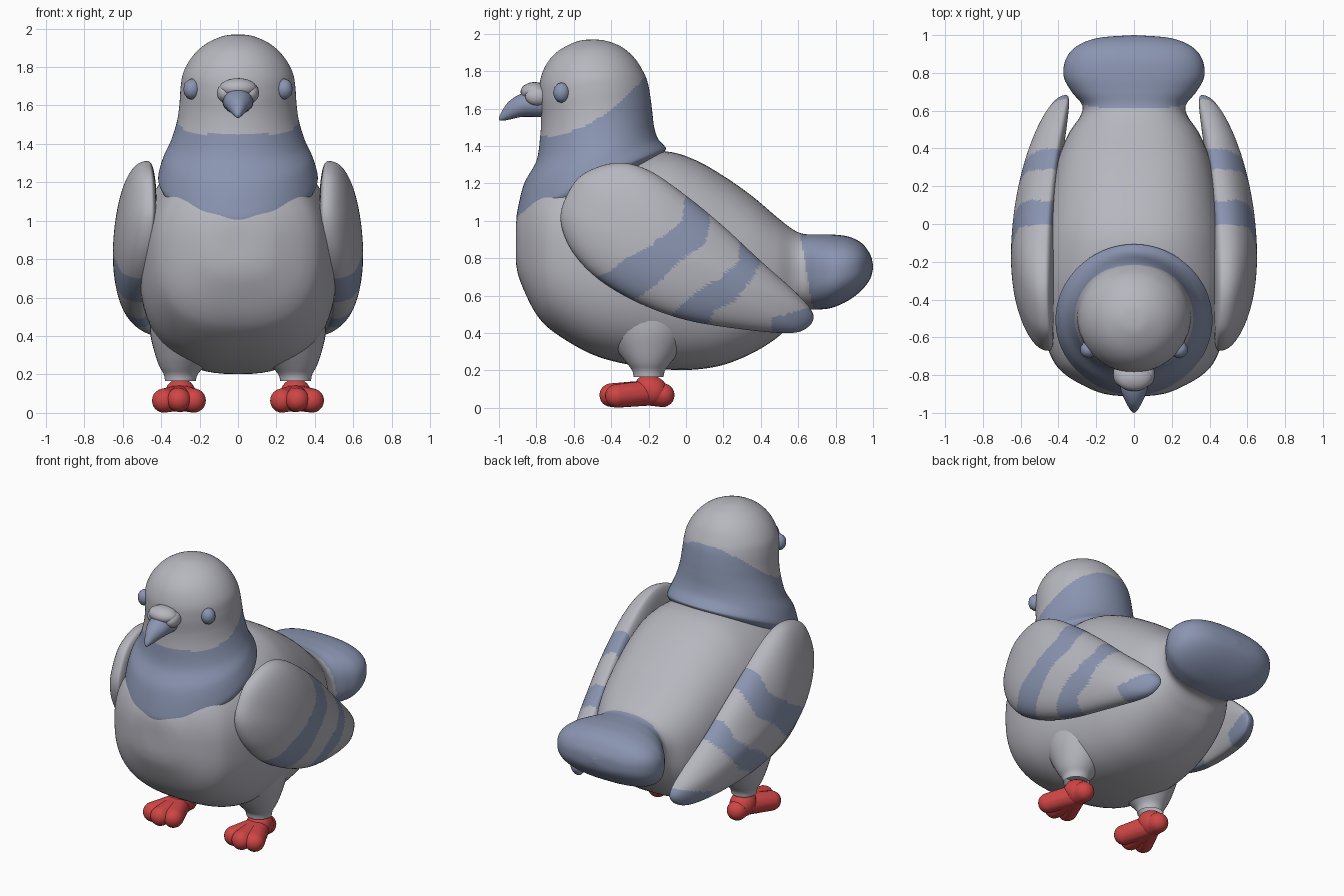
import bpy, bmesh, math
from mathutils import Vector

if "Cube" in bpy.data.objects:
    bpy.data.objects.remove(bpy.data.objects["Cube"])


def material(name, rgb):
    m = bpy.data.materials.new(name)
    m.diffuse_color = (*rgb, 1)
    m.use_nodes = True
    m.node_tree.nodes["Principled BSDF"].inputs["Base Color"].default_value = m.diffuse_color
    return m


GREY = material("light grey", (0.47, 0.47, 0.52))
BLUE = material("slate blue", (0.255, 0.30, 0.44))
RED = material("red", (0.63, 0.06, 0.06))


def finish(name, bm, mats, rule=None):
    """Turn a bmesh into a smooth object; rule(centre) picks the material."""
    bmesh.ops.remove_doubles(bm, verts=bm.verts, dist=0.0005)
    bmesh.ops.recalc_face_normals(bm, faces=bm.faces)
    for f in bm.faces:
        f.smooth = True
        if rule:
            f.material_index = int(rule(f.calc_center_median()))
    me = bpy.data.meshes.new(name)
    bm.to_mesh(me)
    bm.free()
    for m in mats:
        me.materials.append(m)
    ob = bpy.data.objects.new(name, me)
    bpy.context.collection.objects.link(ob)
    return ob


def spline(pts, steps, closed=False):
    """Catmull-Rom interpolation of tuples of any length."""
    n, out = len(pts), []
    for i in range(n if closed else n - 1):
        ids = [i - 1, i, i + 1, i + 2]
        a, b, c, d = [pts[k % n] if closed else pts[min(max(k, 0), n - 1)] for k in ids]
        for s in range(steps):
            t = s / steps
            out.append([0.5 * (2 * q + (r - p) * t + (2 * p - 5 * q + 4 * r - u) * t * t
                               + (3 * q - p - 3 * r + u) * t ** 3)
                        for p, q, r, u in zip(a, b, c, d)])
    if not closed:
        out.append(list(pts[-1]))
    return out


def skin(name, rings, mats, rule=None):
    bm = bmesh.new()
    vs = [[bm.verts.new(p) for p in r] for r in rings]
    n = len(vs[0])
    for r0, r1 in zip(vs, vs[1:]):
        for i in range(n):
            j = (i + 1) % n
            bm.faces.new((r0[i], r0[j], r1[j], r1[i]))
    return finish(name, bm, mats, rule)


def loft(name, sections, mats, rule=None, n_low=2.0, n_high=2.0, steps=6, seg=72):
    """Sections are (y, z of one end, y, z of other end, half width)."""
    rings = []
    for fy, fz, by, bz, w in spline(sections, steps):
        ring = []
        for k in range(seg):
            a = 2 * math.pi * k / seg
            c, s = math.cos(a), math.sin(a)
            e = 2 / (n_high if c > 0 else n_low)
            u = math.copysign(abs(c) ** e, c)
            v = math.copysign(abs(s) ** e, s) * max(w, 0)
            ring.append((v, (fy + by) / 2 + u * (by - fy) / 2, (fz + bz) / 2 + u * (bz - fz) / 2))
        rings.append(ring)
    return skin(name, rings, mats, rule)


def hull(name, balls, mat):
    """Convex hull around spheres (x, y, z, radius)."""
    bm = bmesh.new()
    for x, y, z, r in balls:
        b = bmesh.ops.create_icosphere(bm, subdivisions=3, radius=r)
        bmesh.ops.translate(bm, verts=b["verts"], vec=(x, y, z))
    res = bmesh.ops.convex_hull(bm, input=bm.verts)
    junk = {g for g in res["geom_interior"] + res["geom_unused"] if isinstance(g, bmesh.types.BMVert)}
    bmesh.ops.delete(bm, geom=list(junk), context="VERTS")
    return finish(name, bm, [mat])


def ball(name, loc, size, mat, sub=3):
    bm = bmesh.new()
    bmesh.ops.create_icosphere(bm, subdivisions=sub, radius=1)
    for v in bm.verts:
        v.co = Vector(a * b + c for a, b, c in zip(v.co, size, loc))
    return finish(name, bm, [mat])


# Body with tail: y, bottom, top, half width
body = [(-.91, .86, .9, 0), (-.907, .76, 1.0, .11), (-.88, .66, 1.08, .215), (-.8, .5, 1.2, .36),
        (-.7, .4, 1.27, .44), (-.5, .285, 1.31, .5), (-.3, .23, 1.36, .515), (-.1, .205, 1.37, .495),
        (.05, .205, 1.325, .47), (.2, .23, 1.24, .44), (.35, .29, 1.135, .4), (.48, .37, 1.025, .345),
        (.57, .455, .955, .285), (.63, .52, .93, .275), (.7, .525, .928, .33), (.78, .535, .927, .372),
        (.87, .575, .915, .362), (.94, .63, .88, .305), (.985, .69, .82, .19), (1.0, .745, .765, 0)]
loft("body_and_tail", [(y, b, y, t, w) for y, b, t, w in body], [GREY, BLUE],
     lambda c: c.y > 0.61 + 0.17 * (0.93 - c.z), n_low=2.6, n_high=2.4, steps=7)

# Head and neck: tilted rings from the collar up to the crown
head = [(-.88, .98, -.12, 1.36, .385), (-.905, 1.0, -.107, 1.385, .405), (-.9, 1.06, -.115, 1.4, .415),
        (-.865, 1.2, -.15, 1.44, .39), (-.8, 1.32, -.17, 1.5, .35), (-.78, 1.45, -.18, 1.58, .318),
        (-.775, 1.55, -.19, 1.66, .305), (-.785, 1.66, -.205, 1.74, .298), (-.78, 1.75, -.23, 1.8, .283),
        (-.745, 1.84, -.275, 1.87, .237), (-.68, 1.91, -.345, 1.93, .167),
        (-.58, 1.96, -.43, 1.963, .075), (-.5, 1.97, -.5, 1.97, 0)]
loft("head_and_neck", head, [GREY, BLUE],
     lambda c: c.z < 1.45 + 0.32 * ((c.y + 0.78) / 0.56) ** 2, steps=8, seg=96)

# Beak and the fleshy saddle above it
beak = [(-.7, 1.55, 1.69, .08), (-.8, 1.555, 1.69, .08), (-.88, 1.555, 1.68, .07),
        (-.95, 1.54, 1.635, .04), (-.99, 1.535, 1.575, .015), (-1.0, 1.54, 1.55, 0)]
loft("beak", [(y, b, y, t, w) for y, b, t, w in beak], [BLUE], seg=24)
ball("nose_saddle", (0, -.81, 1.69), (.098, .075, .052), GREY)

# Wing outline in side view (y, z) and stripe edges (z, y start, y end)
outline = spline([(-.67, 1.0), (-.64, 1.13), (-.55, 1.25), (-.37, 1.31), (-.2, 1.27), (0, 1.135),
                  (.2, .97), (.4, .785), (.6, .605), (.68, .5), (.65, .43), (.55, .4), (.3, .42),
                  (0, .47), (-.25, .56), (-.47, .69), (-.61, .84)], 15, closed=True)
stripes = [[(.54, -.6, -.35), (.6, -.55, -.24), (.69, -.53, -.12), (.72, -.42, -.1), (.8, -.32, -.02),
            (.87, -.18, .1), (1.0, -.02, .13), (1.16, .0, .09)],
           [(.4, -.12, .1), (.52, -.06, .15), (.57, 0, .26), (.62, .06, .3), (.7, .18, .36),
            (.78, .28, .4), (.93, .29, .4)]]


def wing_rule(c):
    for table in stripes:
        for (z0, a0, b0), (z1, a1, b1) in zip(table, table[1:]):
            if z0 <= c.z < z1:
                t = (c.z - z0) / (z1 - z0)
                if a0 + (a1 - a0) * t < c.y < b0 + (b1 - b0) * t:
                    return True
    return c.y > 0.46 and c.z < 0.49 + 0.3 * max(0, c.y - 0.5)


for side, tag in ((1, "left"), (-1, "right")):
    # Wing: a lens swept from the outer centre over the rim to the inner centre
    rings = []
    for k in range(73):
        t = math.pi * k / 72
        s, c = math.sin(t), math.cos(t)
        bulge = math.copysign(abs(c) ** 0.85, c) * (0.16 if c > 0 else 0.07)
        ring = []
        for oy, oz in outline:
            y, z = -0.1 + s * (oy + 0.1), 0.85 + s * (oz - 0.85)
            x = 0.495 - 0.16 * max(0, y + 0.3) ** 2 - 0.25 * max(0, -0.3 - y) ** 2
            ring.append((side * (x + 0.05 * (0.85 - z) + bulge), y, z))
        rings.append(ring)
    skin(tag + "_wing", rings, [GREY, BLUE], wing_rule)

    # Eye and lower lobe of the nose saddle
    ball(tag + "_eye", (side * .24, -.665, 1.685), (.046, .046, .055), BLUE, 2)
    ball(tag + "_nose_lobe", (side * .068, -.795, 1.665), (.042, .065, .05), GREY)

    # Thigh: flares from the foot up into the body (z, x, radius)
    thigh = spline([(.165, .3, .08), (.2, .298, .088), (.24, .29, .118), (.3, .265, .165),
                    (.4, .22, .235), (.5, .17, .29)], 5)
    skin(tag + "_thigh", [[(side * (x + r * math.cos(a * math.pi / 20)),
                            -.2 + r * math.sin(a * math.pi / 20), z) for a in range(40)]
                          for z, x, r in thigh], [GREY])

    # Shin, heel and three toes
    hull(tag + "_shin", [(side * .3, -.18, .09, .08), (side * .3, -.2, .1, .08)], RED)
    hull(tag + "_heel", [(side * .3, -.125, .068, .064), (side * .3, -.22, .085, .07)], RED)
    for i, (x, y, z) in enumerate(((.23, -.37, .064), (.308, -.4, .068), (.385, -.37, .064))):
        hull(f"{tag}_toe_{i + 1}", [(side * .3, -.2, .08, .068), (side * x, y, z, .063)], RED)
